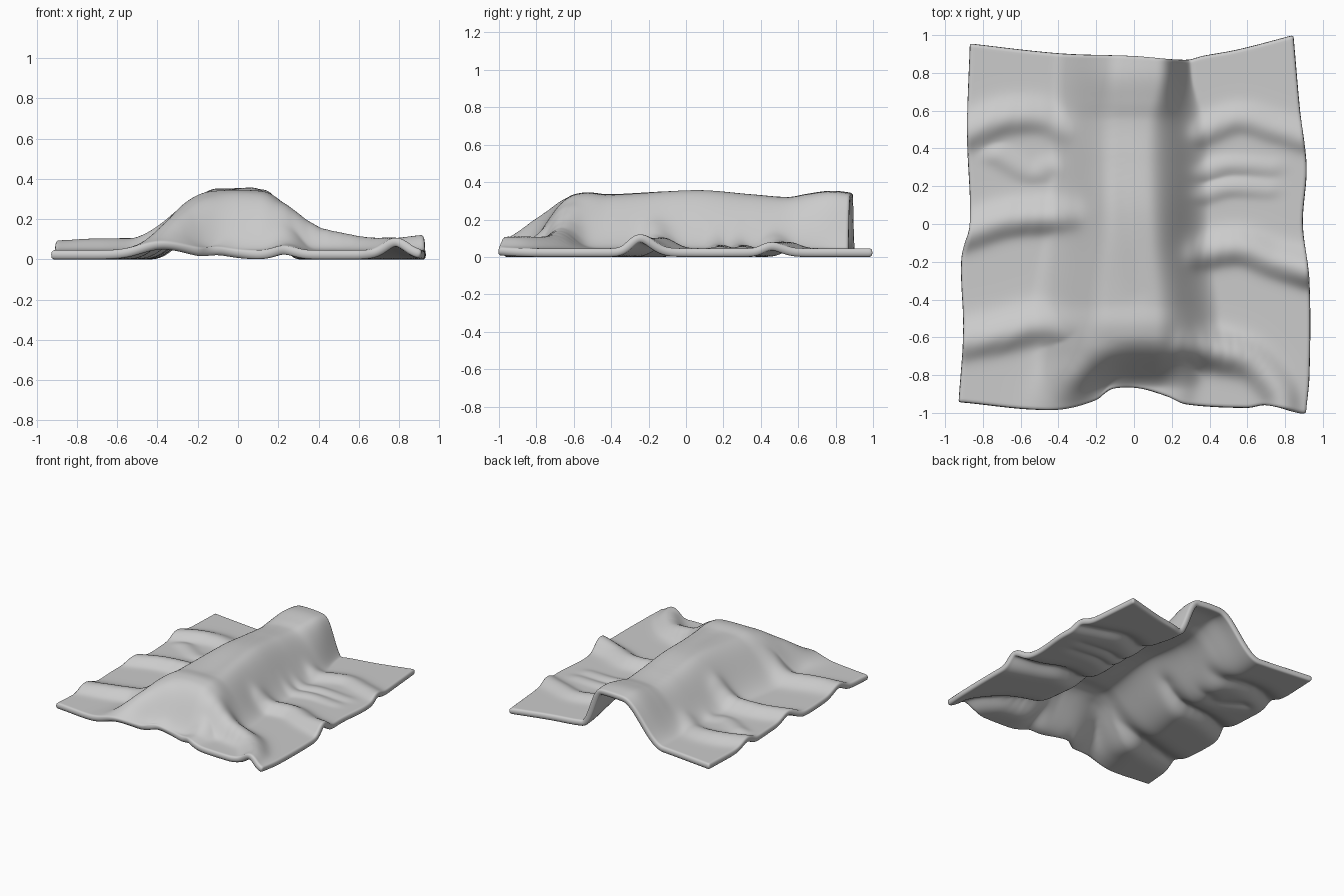
import bpy, math

cube = bpy.data.objects.get("Cube")
if cube:
    bpy.data.objects.remove(cube, do_unlink=True)


def curve(points, t):
    """Smooth curve through (position, value, ...) points; returns the values."""
    n = len(points)
    if t <= points[0][0]:
        return points[0][1:]
    if t >= points[-1][0]:
        return points[-1][1:]
    i = max(k for k in range(n - 1) if points[k][0] <= t)
    a, b = points[i], points[i + 1]
    p, q = points[max(i - 1, 0)], points[min(i + 2, n - 1)]
    w = b[0] - a[0]
    s = (t - a[0]) / w
    out = []
    for j in range(1, len(a)):
        m0 = (b[j] - p[j]) / (b[0] - p[0]) * w
        m1 = (q[j] - a[j]) / (q[0] - a[0]) * w
        out.append(a[j] * (1 - s) ** 2 * (1 + 2 * s) + b[j] * s * s * (3 - 2 * s)
                   + m0 * s * (1 - s) ** 2 - m1 * s * s * (1 - s))
    return out


def ramp(a, b, t):
    s = min(max((t - a) / (b - a), 0), 1)
    return s * s * (3 - 2 * s)


def fold(path, back=0.085, front=0.065, wide=0.07, samples=24):
    """Wrinkle along (x, y, height) points, with its back, front and x widths."""
    keyed = [(k,) + p for k, p in enumerate(path)]
    last = len(path) - 1
    crest = [curve(keyed, last * k / samples) for k in range(samples + 1)]

    def height(x, y):
        best = 0
        for cx, cy, h in crest:
            dy = y - cy
            d = ((x - cx) / wide) ** 2 + (dy / (back if dy > 0 else front)) ** 2
            if d < 12:
                best = max(best, h * math.exp(-d))
        return best
    return height


# Outline of the cloth
LEFT = [(-1, .91), (-.8, .93), (-.3, .93), (0, .895), (.3, .915), (.6, .88), (1, .845)]
RIGHT = [(-1, -.93), (-.6, -.905), (-.2, -.915), (0, -.87), (.5, -.885), (1, -.87)]
BACK = [(-.9, .96), (-.4, .905), (0, .89), (.28, .87), (.36, .89), (.55, .925), (.86, 1.005)]
FRONT = [(-.92, -.945), (-.45, -.985), (-.2, -.93), (-.12, -.875), (0, -.865),
         (.18, -.915), (.27, -.955), (.6, -.975), (.7, -.96), (.88, -1.005)]

# Central ridge: crest height, and its top edge and foot on each side, by y
CREST = [(-.62, .285), (-.53, .3), (-.42, .292), (.05, .315), (.35, .29),
         (.55, .275), (.65, .292), (.78, .308), (.9, .295)]
LEFT_SLOPE = [(-.95, .1, .4), (-.5, .12, .46), (-.1, .08, .41), (.5, .07, .39), (.75, .13, .31), (.9, .14, .29)]
RIGHT_SLOPE = [(-.95, -.12, -.46), (-.5, -.14, -.56), (0, -.1, -.48), (.5, -.09, -.45), (.9, -.07, -.43)]

wrinkles = [
    # right side
    fold([(-.9, -.06, .05), (-.65, .02, .06), (-.3, .04, .07)]),
    fold([(-.9, .47, .045), (-.7, .55, .05), (-.5, .56, .04), (-.36, .5, .03)]),
    fold([(-.72, .36, .02), (-.55, .27, .015), (-.45, .3, .015)], .05, .04),
    fold([(-.9, -.63, .05), (-.7, -.59, .06), (-.5, -.54, .06), (-.3, -.58, .06)], .1, .07),
    # left side
    fold([(.92, -.25, .08), (.75, -.2, .06), (.55, -.13, .06), (.3, -.17, .06)]),
    fold([(.9, .45, .035), (.75, .5, .035), (.55, .55, .035), (.33, .47, .04)], .07, .055),
    fold([(.72, .3, .012), (.5, .31, .02), (.36, .27, .02)], .04, .035),
    fold([(.7, .18, .012), (.5, .19, .02), (.35, .15, .02)], .04, .035),
    # creases running down from the front corners of the ridge
    fold([(.24, -.63, .14), (.42, -.67, .11), (.62, -.73, .07), (.76, -.88, .065), (.79, -1, .065)], .09, .08),
    fold([(-.2, -.64, .17), (-.3, -.78, .15), (-.38, -.9, .07), (-.43, -.99, .025)], .11, .1, .12),
    # front hem
    fold([(-.13, -.9, .02), (-.1, -.82, .015)], .05, .05),
    fold([(.23, -.95, .02), (.25, -.8, .04), (.25, -.65, .05)]),
]
# Shallow trough along the top of the ridge
trough = fold([(-.12, .6, .006), (-.06, .2, .01), (0, -.1, .01), (.02, -.35, .008)], .1, .1)


def cloth_height(x, y):
    crest = curve(CREST, y)[0] - .4 * x * x
    lt, lf = curve(LEFT_SLOPE, y)
    rt, rf = curve(RIGHT_SLOPE, y)
    side = ramp(lf, lt, x) if x > 0 else ramp(rf, rt, x)
    end = ramp(-.87, -.59, y + .15 * x * x)
    ridge = side * end
    folds = max(w(x, y) for w in wrinkles)
    return .023 + crest * ridge + folds * (1 - ridge) - trough(x, y) * ridge


# Sheet surface
NX, NY = 84, 90
verts, faces = [], []
for j in range(NY + 1):
    v = j / NY
    for i in range(NX + 1):
        u = i / NX
        y0 = 2 * v - 1
        left, right = curve(LEFT, y0)[0], curve(RIGHT, y0)[0]
        x = right + (left - right) * u
        front, back = curve(FRONT, x)[0], curve(BACK, x)[0]
        y = front + (back - front) * v
        verts.append((x, y, cloth_height(x, y)))
for j in range(NY):
    for i in range(NX):
        a = j * (NX + 1) + i
        faces.append((a, a + 1, a + NX + 2, a + NX + 1))

mesh = bpy.data.meshes.new("draped_cloth")
mesh.from_pydata(verts, [], faces)
cloth = bpy.data.objects.new("draped_cloth", mesh)
bpy.context.collection.objects.link(cloth)

# Fabric thickness with a rounded hem
solid = cloth.modifiers.new("thickness", 'SOLIDIFY')
solid.thickness = .046
solid.offset = 0
soft = cloth.modifiers.new("rounded_hem", 'SUBSURF')
soft.levels = soft.render_levels = 1
mesh.polygons.foreach_set("use_smooth", [True] * len(mesh.polygons))

# Grey fabric
grey = bpy.data.materials.new("light_grey_fabric")
grey.use_nodes = True
colour = (.6, .6, .6, 1)
grey.diffuse_color = colour
bsdf = grey.node_tree.nodes["Principled BSDF"]
bsdf.inputs["Base Color"].default_value = colour
bsdf.inputs["Roughness"].default_value = .8
mesh.materials.append(grey)
